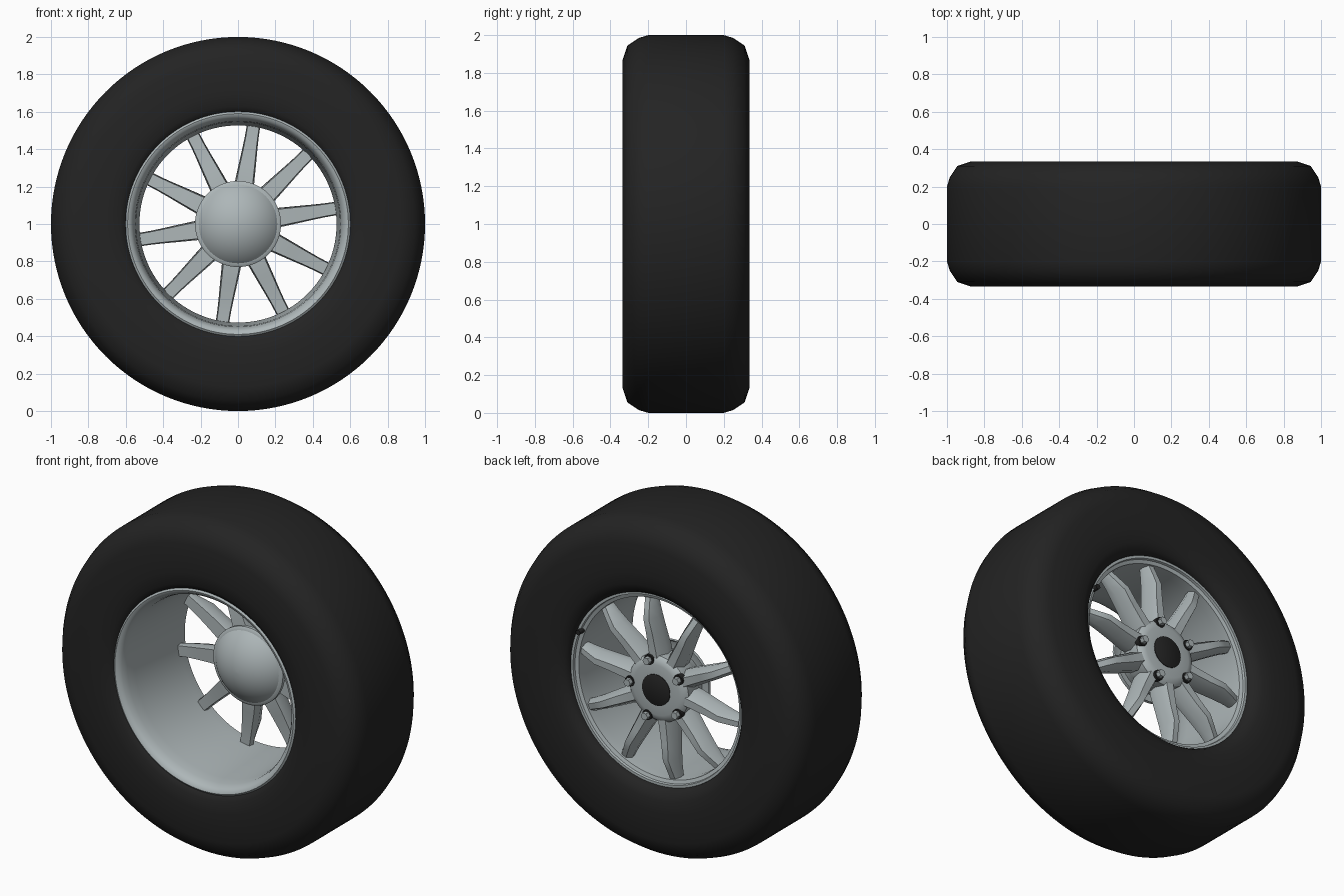
import bpy, bmesh
from math import cos, sin, pi, radians
from mathutils import Matrix, Vector

if "Cube" in bpy.data.objects:
    bpy.data.objects.remove(bpy.data.objects["Cube"], do_unlink=True)

AXLE = Vector((0, 0, 1))


def material(name, rgb, rough):
    m = bpy.data.materials.new(name)
    m.use_nodes = True
    m.diffuse_color = (*rgb, 1)
    node = m.node_tree.nodes["Principled BSDF"]
    node.inputs["Base Color"].default_value = (*rgb, 1)
    node.inputs["Roughness"].default_value = rough
    return m


rubber = material("black rubber", (0.017, 0.017, 0.017), 0.8)
metal = material("silver metal", (0.42, 0.47, 0.48), 0.5)


def finish(bm, name, mat, angle=35):
    bmesh.ops.recalc_face_normals(bm, faces=bm.faces)
    mesh = bpy.data.meshes.new(name)
    bm.to_mesh(mesh)
    bm.free()
    mesh.materials.append(mat)
    ob = bpy.data.objects.new(name, mesh)
    bpy.context.collection.objects.link(ob)
    bpy.ops.object.select_all(action="DESELECT")
    ob.select_set(True)
    bpy.context.view_layer.objects.active = ob
    bpy.ops.object.shade_smooth_by_angle(angle=radians(angle))
    return ob


def loft(bm, rings, closed):
    """Bridge equal rings of points; cap the ends unless the loop is closed."""
    rows = [[bm.verts.new(p) for p in ring] for ring in rings]
    pairs = list(zip(rows, rows[1:]))
    if closed:
        pairs.append((rows[-1], rows[0]))
    else:
        bm.faces.new(rows[0])
        bm.faces.new(rows[-1])
    for a, b in pairs:
        for i in range(len(a)):
            j = (i + 1) % len(a)
            bm.faces.new((a[i], a[j], b[j], b[i]))


def polar(r, angle, y):
    return AXLE + Vector((r * cos(angle), y, r * sin(angle)))


def lathe(name, profile, mat, closed=False, steps=128, angle=35):
    """Turn (radius, y) points around the axle."""
    bm = bmesh.new()
    loft(bm, [[polar(r, 2 * pi * i / steps, y) for i in range(steps)]
              for r, y in profile], closed)
    return finish(bm, name, mat, angle)


def pin(name, r, degrees, y0, y1, radius, mat, sides):
    """Short cylinder parallel to the axle."""
    bm = bmesh.new()
    base = polar(r, radians(degrees), 0)
    loft(bm, [[base + Vector((radius * cos(2 * pi * i / sides), y,
                              radius * sin(2 * pi * i / sides)))
               for i in range(sides)] for y in (y0, y1)], False)
    return finish(bm, name, mat)


# Tyre: symmetric shoulders, inner edges tucked around the rim
shoulder = [(0.70, 0.335), (0.87, 0.335), (0.945, 0.31), (0.985, 0.25), (1.0, 0.2)]
front_half = [(0.585, -0.29), (0.60, -0.312), (0.63, -0.33)]
back_half = [(0.63, 0.33), (0.585, 0.31), (0.568, 0.285), (0.568, 0.25)]
lathe("tyre", front_half + [(r, -y) for r, y in shoulder] + shoulder[::-1] + back_half,
      rubber, closed=True, angle=60)

# Rim barrel with a rolled lip at each end
lathe("rim", [(0.60, -0.295), (0.601, -0.312), (0.59, -0.32), (0.575, -0.315),
              (0.56, -0.295), (0.55, -0.26), (0.545, -0.2), (0.527, 0.2),
              (0.53, 0.255), (0.55, 0.262), (0.553, 0.276), (0.568, 0.276),
              (0.572, 0.25), (0.58, -0.27)], metal, closed=True)

# Hub body, domed cover on the inner side and dark centre cap
lathe("hub", [(0.17, 0.09), (0.18, 0.13), (0.195, 0.16), (0.195, 0.255),
              (0.18, 0.272), (0.15, 0.28), (0.08, 0.28)], metal, steps=64)
ball = 0.28
dome = [(ball * sin(radians(a)), 0.27 - ball * cos(radians(a))) for a in range(1, 56, 6)]
lathe("hub_dome", dome + [(0.23, 0.115), (0.23, 0.095), (0.215, 0.085), (0.16, 0.085)],
      metal, steps=64)
lathe("centre_cap", [(0.092, 0.27), (0.092, 0.284), (0.086, 0.288)], rubber, steps=48)

# Spokes: tapered, flat inside, ridged outside, bending in towards the rim
# Each station is (radius, inner y, outer y, half width)
stations = [(0.13, 0.15, 0.27, 0.055), (0.22, 0.15, 0.27, 0.052),
            (0.32, 0.165, 0.275, 0.046), (0.41, 0.175, 0.285, 0.04),
            (0.47, 0.18, 0.265, 0.037), (0.54, 0.182, 0.24, 0.036)]
for k in range(10):
    bm = bmesh.new()
    turn = Matrix.Rotation(-radians(9 + 36 * k), 3, "Y")
    rings = []
    for r, y0, y1, w in stations:
        mid = y0 + 0.45 * (y1 - y0)
        section = [(-0.85 * w, y0), (0.85 * w, y0), (w, mid),
                   (0.45 * w, y1), (-0.45 * w, y1), (-w, mid)]
        rings.append([AXLE + turn @ Vector((r, y, s)) for s, y in section])
    loft(bm, rings, False)
    finish(bm, f"spoke_{k + 1}", metal, 40)

# Five wheel bolts in dark seats
for k in range(5):
    a = 2 + 72 * k
    pin(f"bolt_seat_{k + 1}", 0.175, a, 0.25, 0.284, 0.03, rubber, 16)
    pin(f"bolt_{k + 1}", 0.175, a, 0.25, 0.31, 0.022, metal, 6)

# Valve stem at the outer rim edge
pin("valve_stem", 0.548, 23, 0.24, 0.3, 0.015, rubber, 12)
